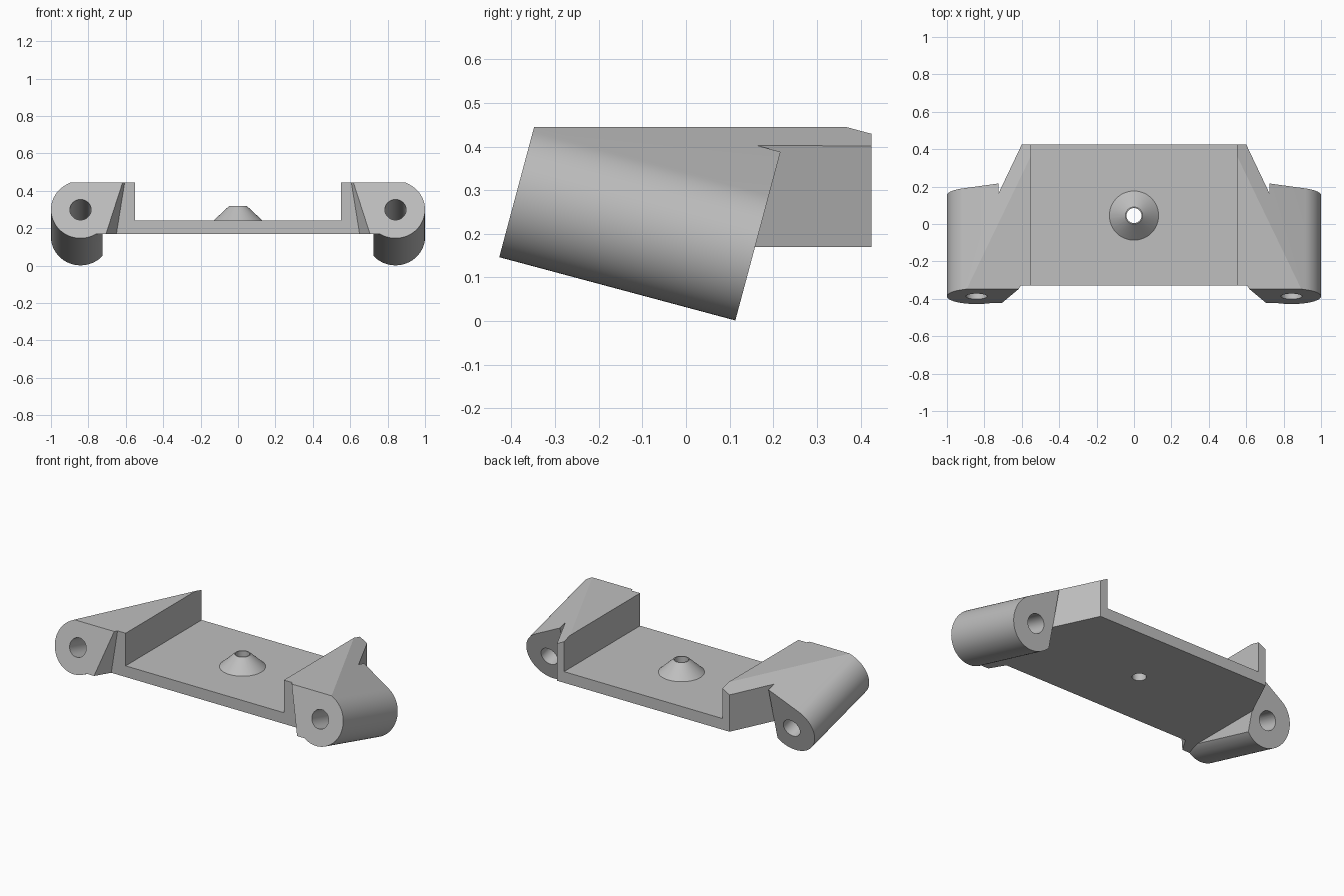
import bpy, bmesh
from math import cos, sin, radians, acos, pi
from mathutils import Vector

cube = bpy.data.objects.get("Cube")
if cube:
    bpy.data.objects.remove(cube, do_unlink=True)

grey = bpy.data.materials.new("light grey")
grey.use_nodes = True
grey.diffuse_color = (0.52, 0.52, 0.52, 1)
grey.node_tree.nodes["Principled BSDF"].inputs["Base Color"].default_value = grey.diffuse_color

# Tilted lug frame: axis runs back and down, "up" lies in the end faces
TILT = radians(15)
X = Vector((1, 0, 0))
AXIS = Vector((0, cos(TILT), -sin(TILT)))
UP = Vector((0, sin(TILT), cos(TILT)))
CENTRE = Vector((0.842, -0.387, 0.299))
RADIUS, LENGTH, INNER = 0.158, 0.56, -0.117
SLOPE = radians(61.8)
SLOPE_NORMAL = X * cos(SLOPE) + UP * sin(SLOPE)
TOP = (Vector((0, 0, 0.445)), Vector((0, 0, 1)))
ROOF = (CENTRE + SLOPE_NORMAL * RADIUS, SLOPE_NORMAL)


def finish(bm, name):
    bmesh.ops.recalc_face_normals(bm, faces=bm.faces[:])
    mesh = bpy.data.meshes.new(name)
    bm.to_mesh(mesh)
    bm.free()
    obj = bpy.data.objects.new(name, mesh)
    mesh.materials.append(grey)
    bpy.context.collection.objects.link(obj)
    return obj


def clip(bm, planes):
    """Cut away what lies in front of each plane and close the cut."""
    for point, normal in planes:
        bmesh.ops.bisect_plane(bm, geom=bm.verts[:] + bm.edges[:] + bm.faces[:],
                               dist=1e-5, plane_co=point, plane_no=normal, clear_outer=True)
        rim = [e for e in bm.edges if e.is_boundary]
        if rim:
            bmesh.ops.holes_fill(bm, edges=rim, sides=0)


def block(name, low, high, planes=()):
    bm = bmesh.new()
    bmesh.ops.create_cube(bm, size=1)
    for v in bm.verts:
        v.co = [l + (c + 0.5) * (h - l) for c, l, h in zip(v.co, low, high)]
    clip(bm, planes)
    return finish(bm, name)


def prism(name, profile, start, length, planes=()):
    """Sweep a profile of (x, up) points along the lug axis."""
    bm = bmesh.new()
    base = [CENTRE + X * u + UP * h + AXIS * start for u, h in profile]
    face = bm.faces.new([bm.verts.new(p) for p in base])
    new = bmesh.ops.extrude_face_region(bm, geom=[face])["geom"]
    bmesh.ops.translate(bm, vec=AXIS * length,
                        verts=[g for g in new if isinstance(g, bmesh.types.BMVert)])
    bmesh.ops.recalc_face_normals(bm, faces=bm.faces[:])
    clip(bm, planes)
    return finish(bm, name)


def cone(name, r1, r2, z1, z2):
    bm = bmesh.new()
    bmesh.ops.create_cone(bm, cap_ends=True, segments=48, radius1=r1, radius2=r2, depth=z2 - z1)
    bmesh.ops.translate(bm, verts=bm.verts[:], vec=(0, 0.045, (z1 + z2) / 2))
    return finish(bm, name)


def apply_modifier(obj, kind, **settings):
    mod = obj.modifiers.new(kind.title(), kind)
    for key, value in settings.items():
        setattr(mod, key, value)
    with bpy.context.temp_override(object=obj, active_object=obj, selected_objects=[obj]):
        bpy.ops.object.modifier_apply(modifier=mod.name)


def combine(obj, other, operation):
    apply_modifier(obj, "BOOLEAN", object=other, operation=operation, solver="EXACT")
    bpy.data.objects.remove(other, do_unlink=True)


# Lug: round below, sloping tangent roof above, flat inner side
first = acos(INNER / RADIUS) * -1
steps = 40
profile = [(RADIUS * cos(a), RADIUS * sin(a))
           for a in (first + (SLOPE - first) * i / steps for i in range(steps + 1))]
profile.append((INNER, (RADIUS - INNER * cos(SLOPE)) / sin(SLOPE)))
bracket = prism("mounting_bracket", profile, 0, LENGTH, [TOP])

# Side wall with its angled back corner
corner = Vector((0.70, 0.215, 0))
back_corner = (corner, Vector((0.21, 0.10, 0)).normalized())
wall = block("side_wall", (0.55, -0.33, 0.17), (0.76, 0.425, 0.6), [back_corner, TOP, ROOF])
combine(bracket, wall, "UNION")

# Slanted web joining the front of the lug to the wall
a, b, c = Vector((0.615, -0.345, 0.445)), Vector((0.70, -0.415, 0.18)), Vector((0.65, -0.33, 0.17))
slant = (b - a).cross(c - a).normalized()
if slant.dot(CENTRE - a) > 0:
    slant.negate()
web = block("front_web", (0.58, -0.6, 0.17), (0.76, -0.2, 0.6),
            [(a, slant), (CENTRE, -AXIS), TOP, ROOF])
combine(bracket, web, "UNION")

# Bolt hole through the lug
circle = [(0.057 * cos(i * pi / 16), 0.057 * sin(i * pi / 16)) for i in range(32)]
combine(bracket, prism("bolt_hole", circle, -0.1, LENGTH + 0.2), "DIFFERENCE")
apply_modifier(bracket, "MIRROR", use_mirror_merge=False)

# Floor plate with the drilled conical boss
tray = block("tray", (-0.57, -0.33, 0.17), (0.57, 0.425, 0.24))
combine(tray, cone("boss", 0.137, 0.046, 0.235, 0.32), "UNION")
combine(tray, cone("boss_hole", 0.04, 0.04, 0.1, 0.4), "DIFFERENCE")
combine(tray, bracket, "UNION")

bpy.ops.object.select_all(action="DESELECT")
tray.select_set(True)
bpy.context.view_layer.objects.active = tray
bpy.ops.object.shade_smooth_by_angle(angle=radians(20))
